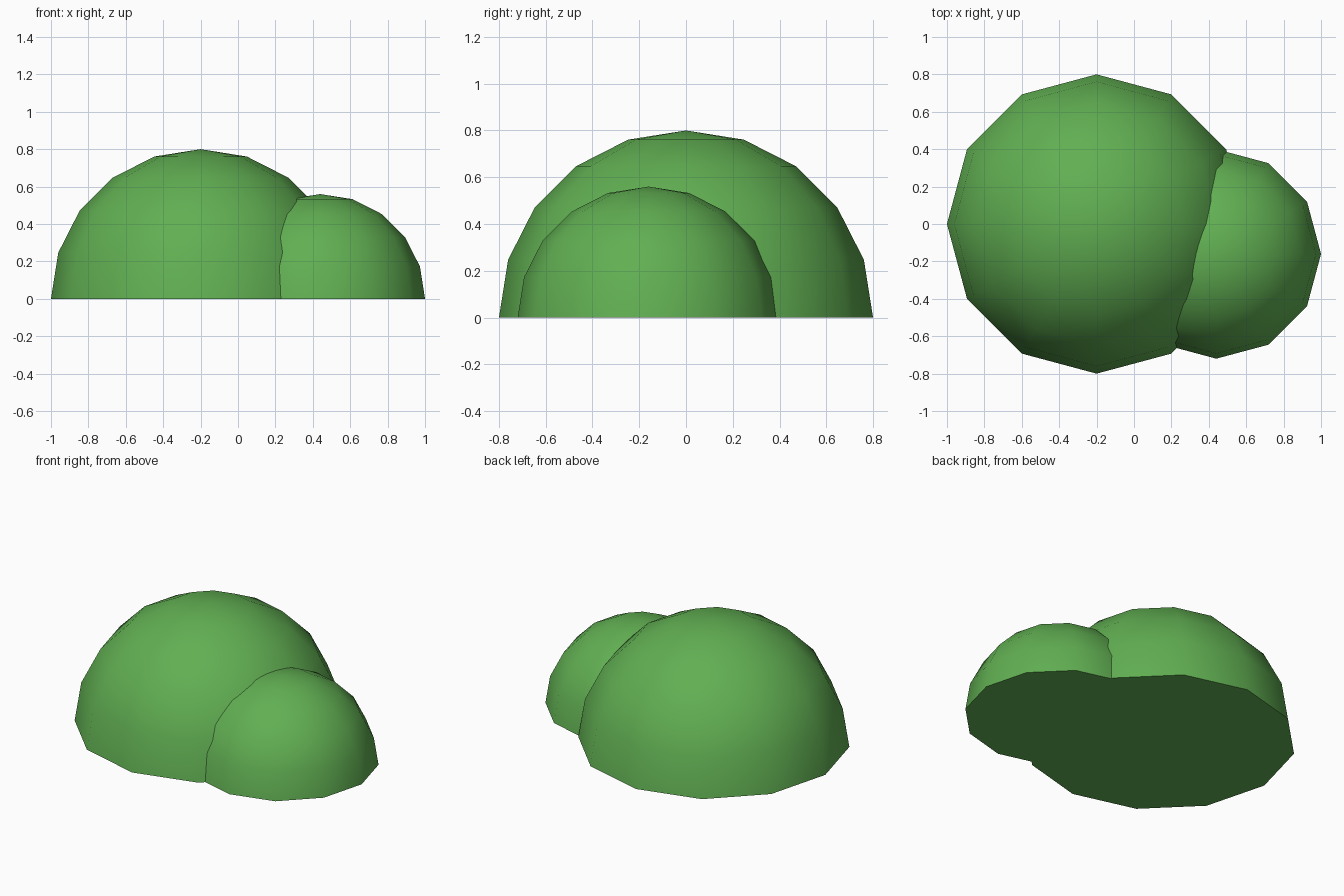
import bpy
import bmesh
import math

cube = bpy.data.objects.get("Cube")
if cube:
    bpy.data.objects.remove(cube, do_unlink=True)

# Leaf green
green = bpy.data.materials.new("leaf_green")
green.use_nodes = True
colour = (0.12, 0.43, 0.085, 1)
green.diffuse_color = colour
green.node_tree.nodes["Principled BSDF"].inputs["Base Color"].default_value = colour


def dome(name, x, y, radius):
    """Upper half of a 12-sided sphere, closed by a flat base."""
    bm = bmesh.new()
    bmesh.ops.create_uvsphere(bm, u_segments=12, v_segments=10, radius=radius)
    bmesh.ops.bisect_plane(bm, geom=bm.verts[:] + bm.edges[:] + bm.faces[:],
                           dist=0.0001, plane_co=(0, 0, 0), plane_no=(0, 0, 1),
                           clear_inner=True)
    rim = [e for e in bm.edges if e.is_boundary]
    bmesh.ops.contextual_create(bm, geom=rim)
    bmesh.ops.recalc_face_normals(bm, faces=bm.faces[:])
    mesh = bpy.data.meshes.new(name)
    bm.to_mesh(mesh)
    bm.free()
    mesh.materials.append(green)
    obj = bpy.data.objects.new(name, mesh)
    obj.location = (x, y, 0)
    bpy.context.collection.objects.link(obj)
    bpy.ops.object.select_all(action='DESELECT')
    obj.select_set(True)
    bpy.context.view_layer.objects.active = obj
    bpy.ops.object.shade_smooth_by_angle(angle=math.radians(40))


# Two overlapping mounds of the bush
dome("large_mound", -0.2, 0, 0.8)
dome("small_mound", 0.44, -0.16, 0.56)
